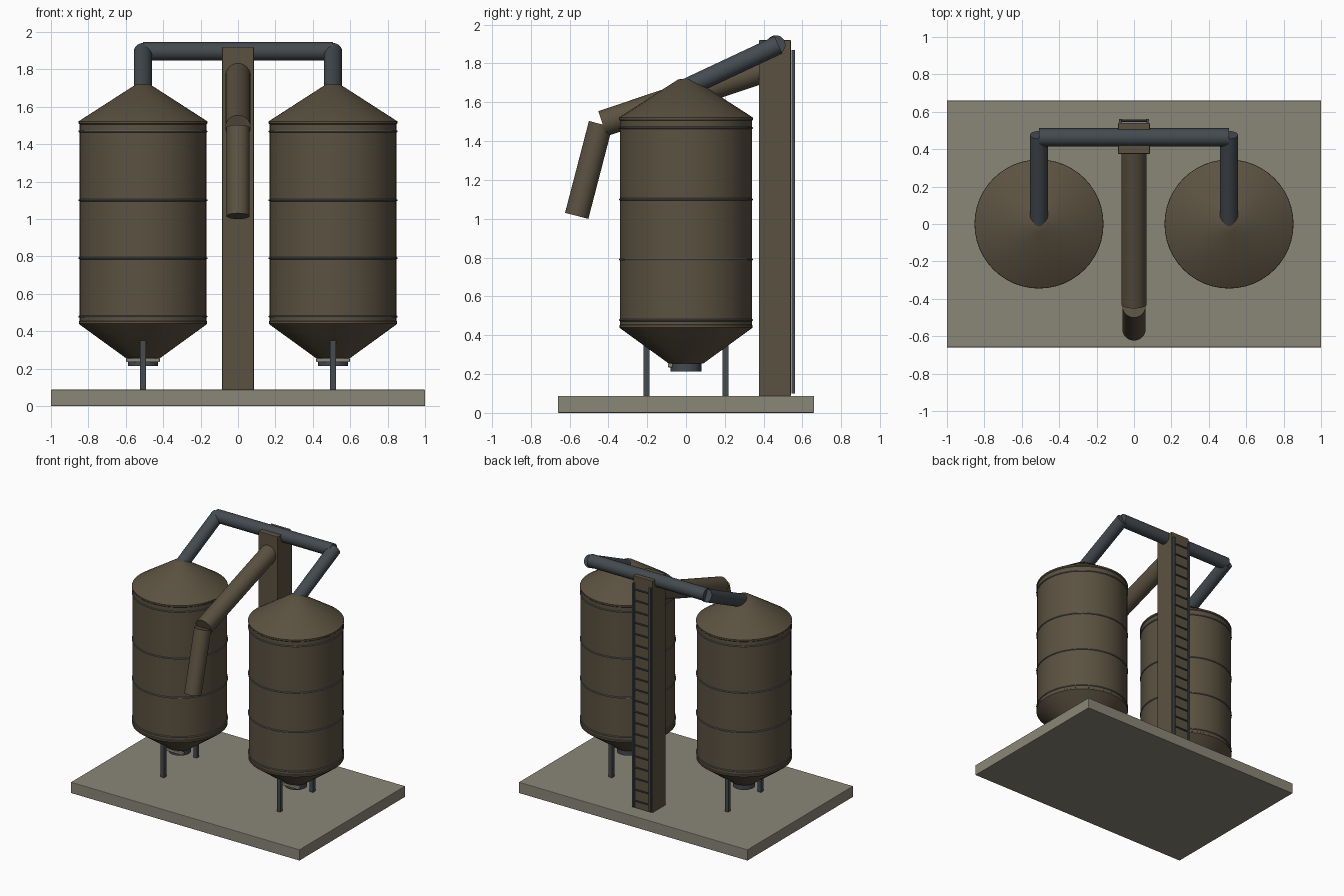
import bpy
import bmesh
import math
from mathutils import Vector

if "Cube" in bpy.data.objects:
    bpy.data.objects.remove(bpy.data.objects["Cube"], do_unlink=True)


def material(name, color):
    m = bpy.data.materials.new(name)
    m.use_nodes = True
    rgba = (*color, 1)
    m.diffuse_color = rgba
    m.node_tree.nodes["Principled BSDF"].inputs["Base Color"].default_value = rgba
    return m


BROWN = material("brown_paint", (0.105, 0.083, 0.052))
STEEL = material("dark_steel", (0.058, 0.069, 0.080))
CONCRETE = material("concrete", (0.255, 0.238, 0.185))
BAND = material("band_grey", (0.11, 0.115, 0.115))


def finish(obj, name, mat, smooth=True):
    obj.name = name
    obj.data.materials.append(mat)
    if smooth:
        bpy.ops.object.select_all(action='DESELECT')
        obj.select_set(True)
        bpy.context.view_layer.objects.active = obj
        bpy.ops.object.shade_smooth_by_angle(angle=math.radians(35))
    return obj


def box(name, mat, low, high, bevel=0.0):
    low, high = Vector(low), Vector(high)
    bpy.ops.mesh.primitive_cube_add(size=1, location=(low + high) / 2)
    obj = bpy.context.object
    for v in obj.data.vertices:
        v.co = v.co * (high - low)
    if bevel:
        mod = obj.modifiers.new("soft_edge", 'BEVEL')
        mod.width = bevel
        mod.segments = 2
    return finish(obj, name, mat, False)


def pipe(name, mat, start, end, radius, sides=32):
    start, end = Vector(start), Vector(end)
    axis = end - start
    bpy.ops.mesh.primitive_cylinder_add(
        vertices=sides, radius=radius, depth=axis.length,
        location=(start + end) / 2,
        rotation=axis.to_track_quat('Z', 'Y').to_euler())
    return finish(bpy.context.object, name, mat)


def lathe(name, mat, profile, x, sides=48):
    bm = bmesh.new()
    verts = [bm.verts.new((r, 0, z)) for r, z in profile]
    edges = [bm.edges.new(pair) for pair in zip(verts, verts[1:])]
    bmesh.ops.spin(bm, geom=verts + edges, cent=(0, 0, 0), axis=(0, 0, 1),
                   angle=math.tau, steps=sides)
    bmesh.ops.remove_doubles(bm, verts=bm.verts, dist=0.0001)
    bmesh.ops.recalc_face_normals(bm, faces=bm.faces)
    mesh = bpy.data.meshes.new(name)
    bm.to_mesh(mesh)
    bm.free()
    obj = bpy.data.objects.new(name, mesh)
    bpy.context.collection.objects.link(obj)
    obj.location.x = x
    return finish(obj, name, mat)


# Ground slab
box("base_slab", CONCRETE, (-1, -0.66, 0), (1, 0.66, 0.087), 0.004)

# Silos, mirrored left and right
TANK = [(0, 0.255), (0.09, 0.255), (0.338, 0.435), (0.343, 0.44), (0.343, 0.452),
        (0.339, 0.455), (0.339, 1.505), (0.344, 1.51), (0.344, 1.522),
        (0.04, 1.718), (0, 1.722)]
for side, sx in (("left", 1), ("right", -1)):
    cx = 0.508 * sx
    lathe(side + "_silo", BROWN, TANK, cx)

    # Hoops around the shell
    for i, z in enumerate((0.478, 0.79, 1.10, 1.468)):
        bpy.ops.mesh.primitive_torus_add(
            major_segments=48, minor_segments=8, major_radius=0.339,
            minor_radius=0.006, location=(cx, 0, z))
        finish(bpy.context.object, f"{side}_hoop_{i + 1}", BAND)

    # Outlet with its front slide bar
    pipe(side + "_outlet", STEEL, (cx, 0, 0.213), (cx, 0, 0.262), 0.08)
    box(side + "_slide_bar", CONCRETE, (cx - 0.09, -0.093, 0.234),
        (cx + 0.09, -0.068, 0.256), 0.005)

    # Support legs
    for end, sy in (("front", -1), ("back", 1)):
        box(f"{side}_{end}_leg", STEEL, (cx - 0.016, sy * 0.204 - 0.016, 0.087),
            (cx + 0.016, sy * 0.204 + 0.016, 0.36), 0.003)

    # Feed pipes from the tower head to the roof
    pipe(side + "_cross_pipe", STEEL, (0, 0.463, 1.896), (cx, 0.463, 1.896), 0.049)
    pipe(side + "_feed_pipe", STEEL, (cx, 0.005, 1.675), (cx, 0.476, 1.896), 0.049)

# Elevator tower
box("elevator_tower", BROWN, (-0.085, 0.375, 0.087), (0.085, 0.54, 1.92), 0.004)

# Ladder on the back of the tower
for side, sx in (("left", 1), ("right", -1)):
    box(side + "_ladder_rail", STEEL, (sx * 0.073 - 0.008, 0.543, 0.10),
        (sx * 0.073 + 0.008, 0.561, 1.87), 0.002)
RUNGS = 20
for i in range(RUNGS):
    z = 0.15 + i * 1.67 / (RUNGS - 1)
    pipe(f"ladder_rung_{i + 1}", STEEL, (-0.073, 0.552, z), (0.073, 0.552, z), 0.006, 8)

# Loading spout
pipe("upper_spout", BROWN, (0, 0.42, 1.775), (0, -0.43, 1.49), 0.068)
pipe("lower_spout", BROWN, (0, -0.44, 1.488), (0, -0.563, 1.015), 0.062)
